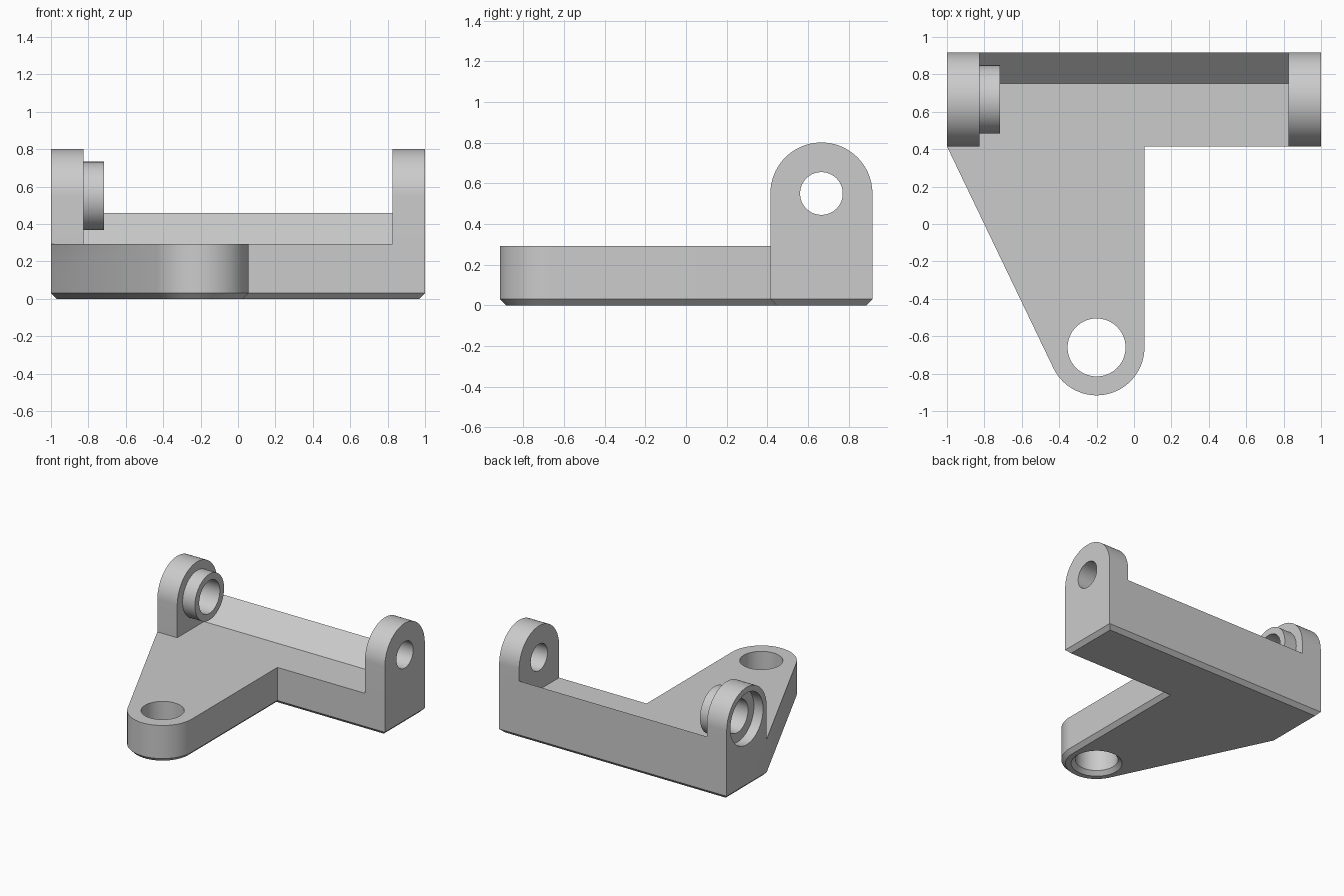
import bpy, bmesh
from math import sin, cos, pi, atan2, acos, hypot, radians
from mathutils import Vector, Matrix

if "Cube" in bpy.data.objects:
    bpy.data.objects.remove(bpy.data.objects["Cube"], do_unlink=True)

grey = bpy.data.materials.new("plain grey")
grey.use_nodes = True
colour = (0.6, 0.6, 0.6, 1)
grey.diffuse_color = colour
grey.node_tree.nodes["Principled BSDF"].inputs["Base Color"].default_value = colour

LEFT, RIGHT, FRONT, BACK = -1.0, 1.0, 0.415, 0.917
EAR = 0.175                       # ear thickness
PIVOT_Y, PIVOT_Z = (FRONT + BACK) / 2, 0.55
PLATE_Z, CHAMFER = 0.293, 0.03
NOSE = Vector((-0.2, -0.66))      # centre of the mounting hole
NOSE_R = 0.256


def arc(cx, cy, r, a0, a1, n):
    return [(cx + r * cos(a0 + (a1 - a0) * i / n),
             cy + r * sin(a0 + (a1 - a0) * i / n)) for i in range(n + 1)]


def finish(name, bm):
    bmesh.ops.recalc_face_normals(bm, faces=bm.faces)
    mesh = bpy.data.meshes.new(name)
    bm.to_mesh(mesh)
    bm.free()
    mesh.materials.append(grey)
    ob = bpy.data.objects.new(name, mesh)
    bpy.context.collection.objects.link(ob)
    return ob


def prism(name, points, start, end, chamfer=0):
    """Extrude an outline; with axis x for (y, z) points."""
    bm = bmesh.new()
    base = bm.faces.new([bm.verts.new(p) for p in points(start)])
    top = bmesh.ops.extrude_face_region(bm, geom=[base], use_keep_orig=True)
    moved = [v for v in top["geom"] if isinstance(v, bmesh.types.BMVert)]
    shift = Vector(points(end)[0]) - Vector(points(start)[0])
    bmesh.ops.translate(bm, verts=moved, vec=shift)
    bmesh.ops.recalc_face_normals(bm, faces=bm.faces)
    if chamfer:
        bmesh.ops.inset_region(bm, faces=[base], thickness=chamfer,
                               use_even_offset=True)
        bmesh.ops.translate(bm, verts=base.verts[:], vec=(0, 0, -chamfer))
    return finish(name, bm)


def across(outline):
    return lambda x: [(x, y, z) for y, z in outline]


def upright(outline):
    return lambda z: [(x, y, z) for x, y in outline]


def pivot_cylinder(name, r, x0, x1):
    return prism(name, across(arc(PIVOT_Y, PIVOT_Z, r, 0, 2 * pi, 64)[:-1]), x0, x1)


def combine(target, part, operation):
    mod = target.modifiers.new(part.name, 'BOOLEAN')
    mod.operation, mod.object, mod.solver = operation, part, 'EXACT'
    bpy.context.view_layer.objects.active = target
    bpy.ops.object.modifier_apply(modifier=mod.name)
    bpy.data.objects.remove(part, do_unlink=True)


# Base plate: wide rear bar with a tapered arm ending in a round nose
dx, dy = LEFT - NOSE.x, FRONT - NOSE.y
tangent = atan2(dy, dx) + acos(NOSE_R / hypot(dx, dy))
nose = arc(NOSE.x, NOSE.y, NOSE_R, tangent, 2 * pi, 40)
outline = [(LEFT, BACK), (LEFT, FRONT)] + nose + [
    (NOSE.x + NOSE_R, FRONT), (RIGHT, FRONT), (RIGHT, BACK)]
bracket = prism("hinge_bracket", upright(outline), CHAMFER, PLATE_Z, CHAMFER)

# Sloped ridge along the back
ridge = [(BACK - 0.165, PLATE_Z), (BACK, PLATE_Z - 0.1), (BACK, 0.458)]
combine(bracket, prism("back_ridge", across(ridge), LEFT + 0.05, RIGHT - 0.05), 'UNION')

# Round-topped ears at both ends
ear_r = (BACK - FRONT) / 2
ear = [(FRONT, 0.15), (BACK, 0.15)] + arc(PIVOT_Y, PIVOT_Z, ear_r, 0, pi, 48)
for name, x0, x1 in (("right_ear", LEFT, LEFT + EAR), ("left_ear", RIGHT - EAR, RIGHT)):
    combine(bracket, prism(name, across(ear), x0, x1), 'UNION')

# Boss on the inside of the right ear
combine(bracket, pivot_cylinder("boss", 0.183, LEFT + 0.1, LEFT + 0.283), 'UNION')

# Pivot bores and the counterbore on the outside of the right ear
combine(bracket, pivot_cylinder("left_bore", 0.105, 0.5, 1.2), 'DIFFERENCE')
combine(bracket, pivot_cylinder("right_bore", 0.13, -1.2, -0.5), 'DIFFERENCE')
combine(bracket, pivot_cylinder("counterbore", 0.205, -1.2, LEFT + 0.08), 'DIFFERENCE')

# Mounting hole with a chamfer underneath
circle = arc(NOSE.x, NOSE.y, 0.155, 0, 2 * pi, 64)[:-1]
combine(bracket, prism("mounting_hole", upright(circle), -0.2, 0.6), 'DIFFERENCE')
bm = bmesh.new()
bmesh.ops.create_cone(bm, cap_ends=True, segments=64, radius1=0.155 + 2 * CHAMFER,
                      radius2=0.155, depth=2 * CHAMFER,
                      matrix=Matrix.Translation((NOSE.x, NOSE.y, 0)))
combine(bracket, finish("countersink", bm), 'DIFFERENCE')

# Smooth the round walls and keep the edges crisp
bpy.ops.object.select_all(action='DESELECT')
bracket.select_set(True)
bpy.context.view_layer.objects.active = bracket
bpy.ops.object.shade_smooth_by_angle(angle=radians(30))
